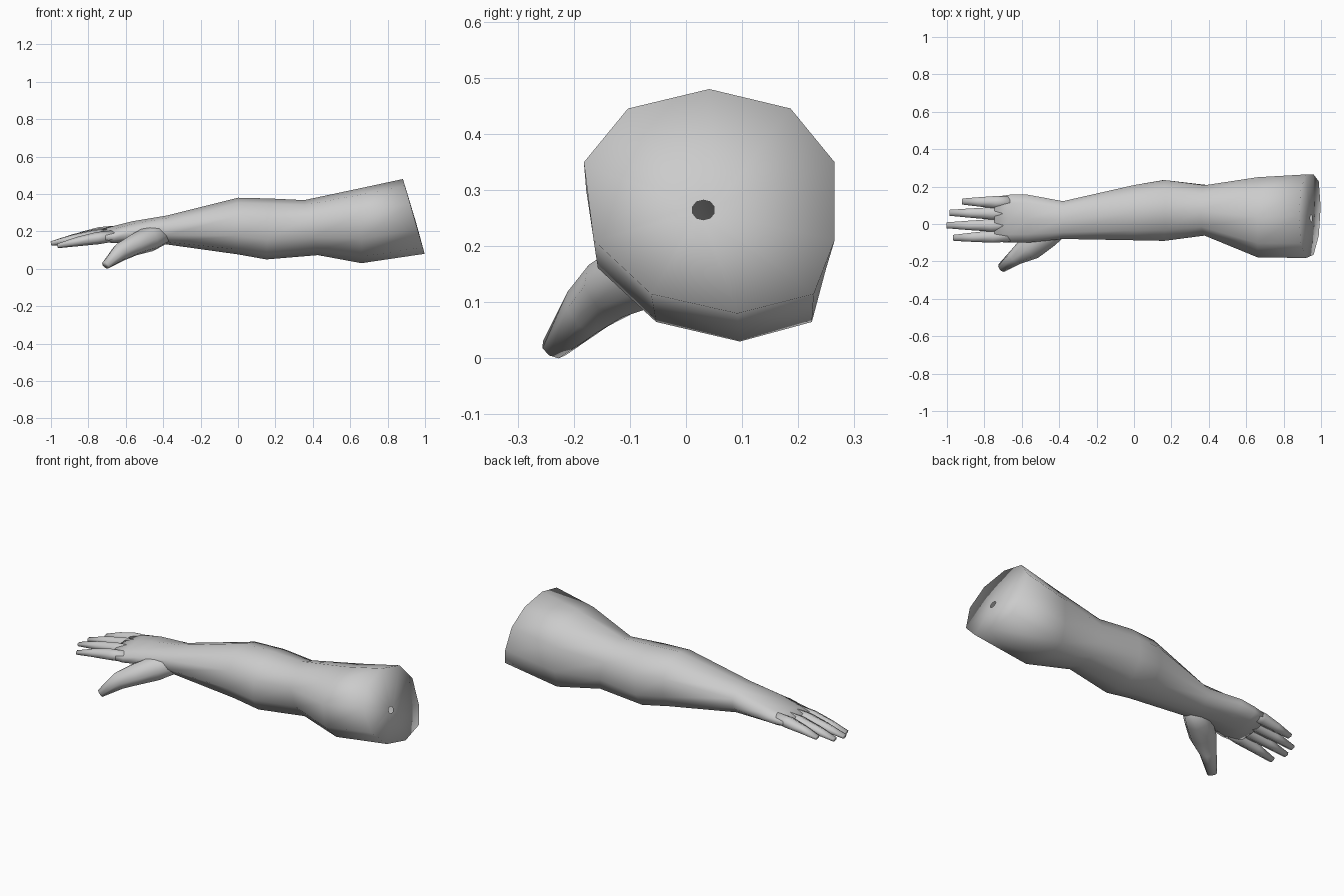
import bpy, bmesh
from math import cos, sin, pi
from mathutils import Vector

if "Cube" in bpy.data.objects:
    bpy.data.objects.remove(bpy.data.objects["Cube"])


def power(v, e):
    return (1 if v >= 0 else -1) * abs(v) ** e


def unit_section(sides, e=0.9):
    """Rounded polygon scaled to fill -1..1 in both directions."""
    pts = [(power(cos(pi / 2 + 2 * pi * i / sides), e),
            power(sin(pi / 2 + 2 * pi * i / sides), e)) for i in range(sides)]
    mu, mv = max(abs(p[0]) for p in pts), max(abs(p[1]) for p in pts)
    return [(u / mu, v / mv) for u, v in pts]


def section(x, y0, y1, z0, z1, lean=0, roll=0, skew=0, sides=10):
    """Cross-section across the arm; lean shears x by height, roll shears z by y,
    skew pushes the lower half towards the back."""
    yc, zc, hy, hz = (y0 + y1) / 2, (z0 + z1) / 2, (y1 - y0) / 2, (z1 - z0) / 2
    return [Vector((x + lean * v * hz,
                    min(yc + u * hy + skew * max(0, -v), y1),
                    zc + v * hz + roll * u * hy))
            for u, v in unit_section(sides)]


def tube_sections(path, sides=6):
    """Sections perpendicular to a path of (x, y, z, half width, half height)."""
    rings, pts = [], [Vector(p[:3]) for p in path]
    for i, p in enumerate(path):
        d = (pts[min(i + 1, len(pts) - 1)] - pts[max(i - 1, 0)]).normalized()
        side = d.cross(Vector((0, 0, 1))).normalized()
        up = side.cross(d)
        rings.append([pts[i] + side * u * p[3] + up * v * p[4]
                      for u, v in unit_section(sides, 1)])
    return rings


def loft(name, rings, cap_start=True):
    bm = bmesh.new()
    loops = [[bm.verts.new(p) for p in r] for r in rings]
    n = len(loops[0])
    for a, b in zip(loops, loops[1:]):
        for i in range(n):
            j = (i + 1) % n
            bm.faces.new((a[i], a[j], b[j], b[i]))
    bm.faces.new(loops[-1])
    if cap_start:
        bm.faces.new(loops[0])
    bmesh.ops.recalc_face_normals(bm, faces=bm.faces)
    for f in bm.faces:
        f.smooth = True
    mesh = bpy.data.meshes.new(name)
    bm.to_mesh(mesh)
    bm.free()
    obj = bpy.data.objects.new(name, mesh)
    bpy.context.collection.objects.link(obj)
    return obj


# Arm and palm: slanted end face with a tiny central hole, then down to the knuckles
loft("arm", [
    section(0.947, 0.012, 0.05, 0.247, 0.282, -0.3),
    section(0.94, -0.182, 0.265, 0.08, 0.48, -0.29, 0.0, 0.05),
    section(0.66, -0.178, 0.25, 0.03, 0.432, 0, 0, 0.06),
    section(0.39, -0.062, 0.207, 0.073, 0.367, -0.25, 0, 0.02),
    section(0.16, -0.09, 0.235, 0.05, 0.376, 0.05),
    section(0.0, -0.087, 0.208, 0.077, 0.38),
    section(-0.38, -0.08, 0.122, 0.13, 0.285),
    section(-0.57, -0.1, 0.157, 0.142, 0.253, 0, 0.06),
    section(-0.66, -0.1, 0.157, 0.138, 0.23, 0, 0.1),
    section(-0.745, -0.095, 0.145, 0.148, 0.206, 0, 0.12),
], cap_start=False)

# Thumb with its fleshy base merging into the palm
loft("thumb", tube_sections([
    (-0.36, 0.0, 0.195, 0.045, 0.045),
    (-0.47, -0.06, 0.162, 0.072, 0.07),
    (-0.555, -0.125, 0.128, 0.07, 0.058),
    (-0.63, -0.175, 0.088, 0.045, 0.05),
    (-0.708, -0.235, 0.018, 0.026, 0.022),
], 8))

# Fingers: name, base y, base z, tip x, tip y, tip z
for name, by, bz, tx, ty, tz in [
    ("little_finger", 0.115, 0.2, -0.917, 0.12, 0.155),
    ("ring_finger", 0.055, 0.192, -0.985, 0.06, 0.14),
    ("middle_finger", -0.008, 0.186, -1.0, -0.007, 0.135),
    ("index_finger", -0.064, 0.176, -0.965, -0.074, 0.122),
]:
    base, tip = Vector((-0.66, by, bz)), Vector((tx, ty, tz))
    path = []
    for t, w, h in [(0, 0.03, 0.03), (0.3, 0.033, 0.033),
                    (0.65, 0.025, 0.025), (1, 0.016, 0.012)]:
        p = base.lerp(tip, t)
        path.append((p.x, p.y, p.z + 0.005 * sin(pi * t), w, h))
    loft(name, tube_sections(path, 6))
